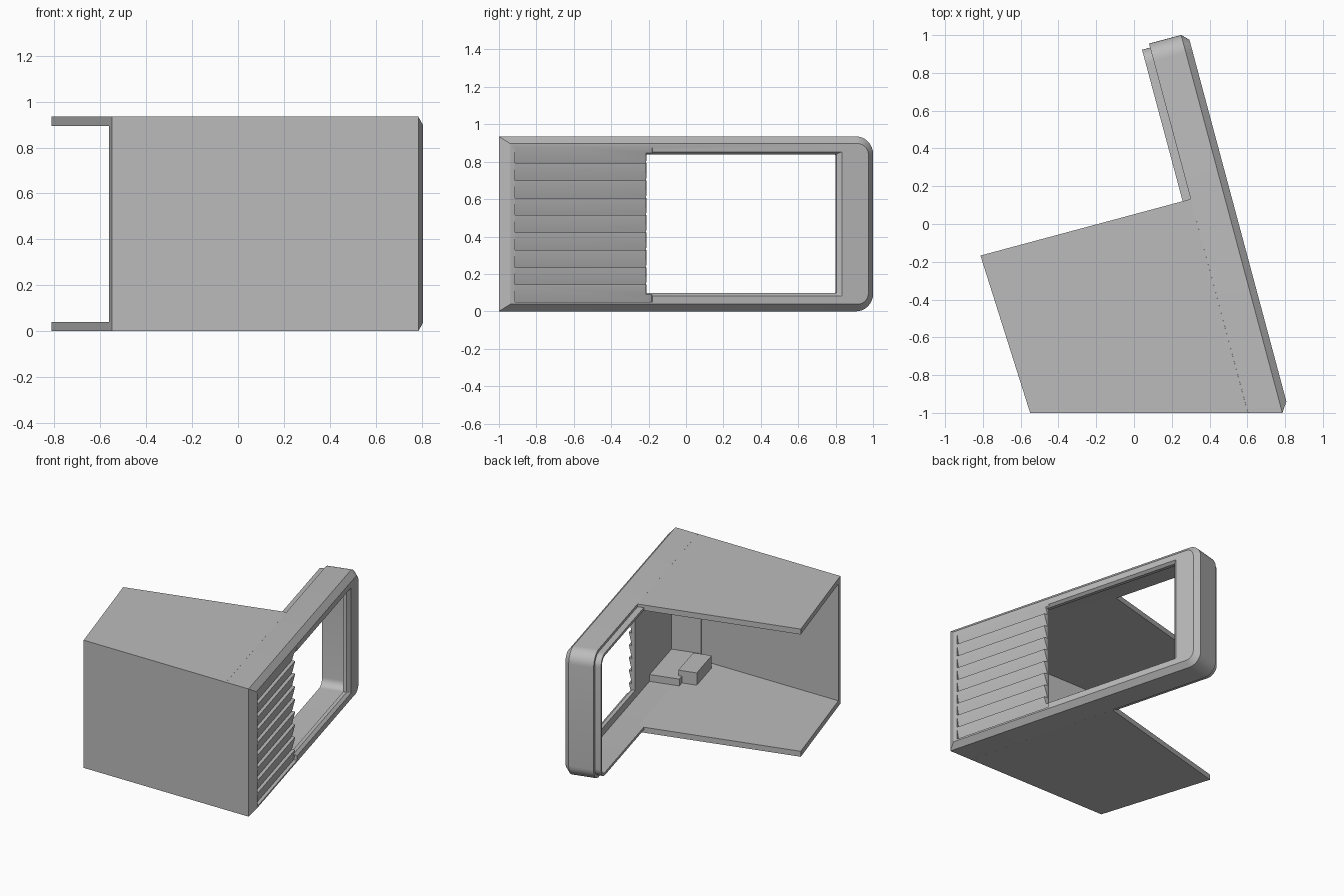
import bpy, bmesh, math
from mathutils import Vector

cube = bpy.data.objects.get("Cube")
if cube:
    bpy.data.objects.remove(cube, do_unlink=True)

ANGLE = math.radians(15)   # the screen panel is turned from the side plane
H = 0.935                  # full height
WALL = 0.04

grey = bpy.data.materials.new("plain_grey")
grey.use_nodes = True
COLOR = (0.5, 0.5, 0.5, 1)
grey.diffuse_color = COLOR
grey.node_tree.nodes["Principled BSDF"].inputs["Base Color"].default_value = COLOR


def finish(bm, name, turned=False):
    bmesh.ops.recalc_face_normals(bm, faces=bm.faces)
    mesh = bpy.data.meshes.new(name)
    bm.to_mesh(mesh)
    bm.free()
    mesh.materials.append(grey)
    ob = bpy.data.objects.new(name, mesh)
    bpy.context.collection.objects.link(ob)
    if turned:
        ob.rotation_euler.z = ANGLE
    return ob


def prism(bm, points, offset):
    """Extrude a planar polygon along an offset."""
    face = bm.faces.new([bm.verts.new(p) for p in points])
    new = bmesh.ops.extrude_face_region(bm, geom=[face], use_keep_orig=True)["geom"]
    bmesh.ops.translate(bm, vec=Vector(offset),
                        verts=[v for v in new if isinstance(v, bmesh.types.BMVert)])


def slab(name, outline, z, height):
    bm = bmesh.new()
    prism(bm, [(x, y, z) for x, y in outline], (0, 0, height))
    return finish(bm, name)


def block(name, x0, x1, y0, y1, z0, z1):
    bm = bmesh.new()
    prism(bm, [(x0, y0, z0), (x1, y0, z0), (x1, y1, z0), (x0, y1, z0)], (0, 0, z1 - z0))
    return finish(bm, name, True)


def ring(x, front, back, inset, radius, steps=8):
    """Upright outline: square at the front, rounded at the back."""
    lo, hi = inset, H - inset
    pts = [(x, front, hi), (x, front, lo)]
    for cz, start in ((lo + radius, -90), (hi - radius, 0)):
        for i in range(steps + 1):
            a = math.radians(start + 90 * i / steps)
            pts.append((x, back - radius + radius * math.cos(a), cz + radius * math.sin(a)))
    return pts


# Screen panel: rim, bevel, window, hollow back and stepped lip
rings = [
    ring(0.324, -1.122, 0.902, 0, 0.095),
    ring(0.50, -1.169, 0.902, 0, 0.095),
    ring(0.536, -1.117, 0.866, 0.038, 0.06),
    ring(0.536, -0.366, 0.721, 0.082, 0.004),
    ring(0.515, -0.358, 0.695, 0.097, 0.004),
    ring(0.49, -0.358, 0.695, 0.097, 0.004),
    ring(0.49, -1.065, 0.862, WALL, 0.055),
    ring(0.28, -1.065, 0.862, WALL, 0.055),
    ring(0.28, -1.085, 0.880, 0.02, 0.075),
    ring(0.324, -1.085, 0.880, 0.02, 0.075),
]
bm = bmesh.new()
loops = [[bm.verts.new(p) for p in r] for r in rings]
for k, a in enumerate(loops):
    b = loops[(k + 1) % len(loops)]
    for i in range(len(a)):
        j = (i + 1) % len(a)
        bm.faces.new((a[i], a[j], b[j], b[i]))
panel = finish(bm, "screen_panel", True)

# Louvres: sawtooth grooves in front of the window
SLATS = 9
bm = bmesh.new()
pitch = (H - 0.10) / SLATS
for i in range(SLATS):
    z = 0.05 + i * pitch
    y = -1.09
    prism(bm, [(0.512, y, z), (0.55, y, z), (0.55, y, z + pitch * 0.95),
               (0.536, y, z + pitch * 0.95)], (0, 0.76, 0))
cutter = finish(bm, "louvre_cutter", True)
cutter.hide_render = True
mod = panel.modifiers.new("louvres", "BOOLEAN")
mod.operation = "DIFFERENCE"
mod.solver = "EXACT"
mod.object = cutter
bpy.context.view_layer.objects.active = panel
bpy.ops.object.modifier_apply(modifier="louvres")
bpy.data.objects.remove(cutter, do_unlink=True)

# Housing: top, floor and front wall, open at the back and the far side
plate = [(-0.55, -1), (0.603, -1), (0.30, 0.132), (-0.813, -0.167)]
slab("floor_plate", plate, 0, WALL)
slab("top_plate", plate, H - WALL, WALL)
slab("front_wall", [(-0.55, -1), (0.603, -1), (0.59, -0.96), (-0.562, -0.96)],
     WALL, H - 2 * WALL)

# Raised pieces on the floor
block("floor_shelf", 0.28, 0.49, -1.065, -0.64, WALL, 0.09)
block("floor_block", 0.175, 0.305, -0.98, -0.69, WALL, 0.13)

# Smooth only the rounded corners
bpy.ops.object.select_all(action="DESELECT")
panel.select_set(True)
bpy.context.view_layer.objects.active = panel
bpy.ops.object.shade_smooth_by_angle(angle=math.radians(25))
